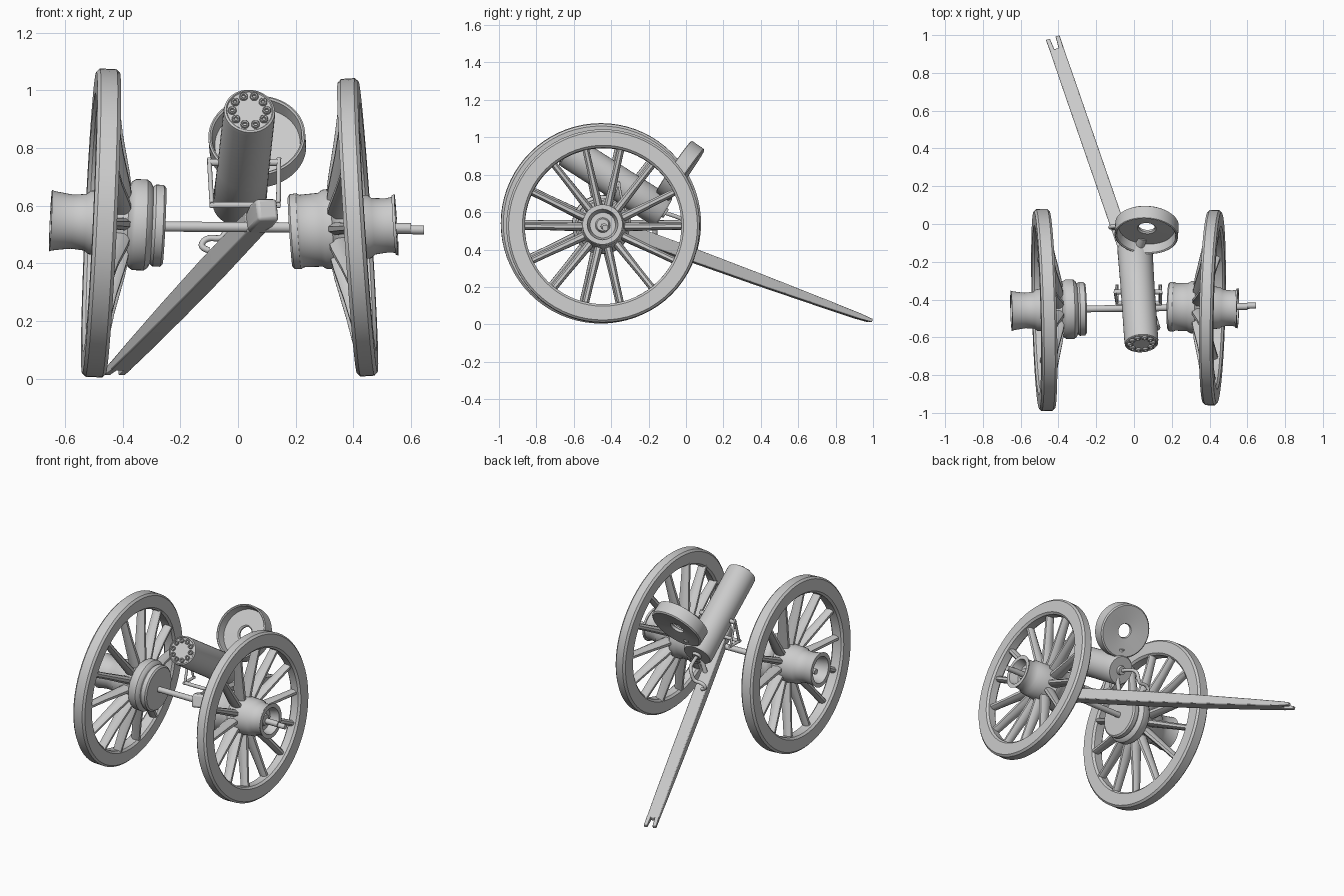
import bpy, bmesh
from math import pi, cos, sin, radians
from mathutils import Vector, Matrix

if "Cube" in bpy.data.objects:
    bpy.data.objects.remove(bpy.data.objects["Cube"])


def finish(name, bm, bevel=0.0):
    bmesh.ops.recalc_face_normals(bm, faces=bm.faces)
    me = bpy.data.meshes.new(name)
    bm.to_mesh(me)
    bm.free()
    ob = bpy.data.objects.new(name, me)
    bpy.context.collection.objects.link(ob)
    if bevel:
        m = ob.modifiers.new("bevel", "BEVEL")
        m.width, m.segments = bevel, 2
    bpy.ops.object.select_all(action='DESELECT')
    ob.select_set(True)
    bpy.context.view_layer.objects.active = ob
    bpy.ops.object.shade_smooth_by_angle(angle=radians(35))
    return ob


def frame(origin, axis, up=(0, 0, 1)):
    """Matrix whose local x runs along axis and local z is close to up."""
    x = Vector(axis).normalized()
    y = Vector(up).cross(x).normalized()
    z = x.cross(y)
    m = Matrix((x, y, z)).transposed().to_4x4()
    m.translation = Vector(origin)
    return m


def revolve(bm, prof, mat, seg=48, closed=False):
    """Turn (distance, radius) points around local x."""
    rings = []
    for d, r in prof:
        if r == 0:
            rings.append([bm.verts.new(mat @ Vector((d, 0, 0)))])
        else:
            rings.append([bm.verts.new(mat @ Vector((d, r * cos(2 * pi * i / seg), r * sin(2 * pi * i / seg))))
                          for i in range(seg)])
    pairs = list(zip(rings, rings[1:])) + ([(rings[-1], rings[0])] if closed else [])
    for a, b in pairs:
        for i in range(seg):
            j = (i + 1) % seg
            loop = [a[i % len(a)], a[j % len(a)], b[j % len(b)], b[i % len(b)]]
            bm.faces.new(list(dict.fromkeys(loop)))


def loft(bm, sections, u, v, n=4, turn=pi / 4):
    """Skin n-sided sections given as (centre, half u, half v)."""
    k = 1 / cos(turn)
    rings = [[bm.verts.new(Vector(c) + u * (hu * k * cos(turn + 2 * pi * i / n))
                           + v * (hv * k * sin(turn + 2 * pi * i / n))) for i in range(n)]
             for c, hu, hv in sections]
    for a, b in zip(rings, rings[1:]):
        for i in range(n):
            j = (i + 1) % n
            bm.faces.new((a[i], a[j], b[j], b[i]))
    bm.faces.new(rings[0])
    bm.faces.new(rings[-1])


def turned(name, prof, mat, seg=48, closed=False):
    bm = bmesh.new()
    revolve(bm, prof, mat, seg, closed)
    return finish(name, bm)


def rod(name, a, b, r, r2=None):
    a, b = Vector(a), Vector(b)
    axis = b - a
    up = (0, 1, 0) if abs(axis.normalized().z) > 0.9 else (0, 0, 1)
    L = axis.length
    return turned(name, [(0, 0), (0, r), (L, r2 or r), (L, 0)], frame(a, axis, up), 14)


def bent_rod(name, pts, r):
    cu = bpy.data.curves.new(name, 'CURVE')
    cu.dimensions = '3D'
    cu.bevel_depth, cu.bevel_resolution, cu.use_fill_caps = r, 3, True
    sp = cu.splines.new('NURBS')
    sp.points.add(len(pts) - 1)
    for p, co in zip(sp.points, pts):
        p.co = (*co, 1)
    sp.use_endpoint_u, sp.order_u, sp.resolution_u = True, 3, 6
    ob = bpy.data.objects.new(name, cu)
    bpy.context.collection.objects.link(ob)
    bpy.ops.object.select_all(action='DESELECT')
    ob.select_set(True)
    bpy.context.view_layer.objects.active = ob
    bpy.ops.object.convert(target='MESH')
    return ob


# Wheels: local x points inwards, each wheel leans slightly
def wheel(side, centre, inward, R, half, hub_inner):
    mat = frame(centre, inward)
    ri, b = R - 0.098, 0.012
    rim = [(-half, ri + b), (-half + b, ri), (half - b, ri), (half, ri + b),
           (half, R - b), (half - b, R), (-half + b, R), (-half, R - b)]
    turned(side + "_wheel_rim", rim, mat, 72, True)
    hub = [(hub_inner[0][0], 0)] + hub_inner + [
        (0.03, 0.115), (-0.04, 0.11), (-0.055, 0.098), (-0.10, 0.094), (-0.125, 0.097),
        (hub_end[side] + 0.01, 0.103), (hub_end[side], 0.107), (hub_end[side], 0.082),
        (-0.08, 0.068), (-0.08, 0.04), (-0.10, 0.032), (-0.10, 0)]
    turned(side + "_wheel_hub", hub, mat)
    bm = bmesh.new()
    ax = mat.to_3x3() @ Vector((1, 0, 0))
    for i in range(14):
        a = 2 * pi * i / 14
        rad = mat.to_3x3() @ Vector((0, cos(a), sin(a)))
        tan = ax.cross(rad)
        at = lambda d, r: mat @ Vector((d, 0, 0)) + rad * r
        loft(bm, [(at(0.068, 0.09), 0.022, 0.038), (at(0.055, 0.18), 0.021, 0.036),
                  (at(0.03, 0.32), 0.018, 0.029), (at(0.01, ri + 0.02), 0.018, 0.026)],
             tan, ax, 8, pi / 8)
    finish(side + "_wheel_spokes", bm)


hub_end = {"left": -0.175, "right": -0.135}
wheel("left", (-0.475, -0.455, 0.54), (1, 0.028, -0.047), 0.535, 0.041,
      [(0.22, 0.132), (0.212, 0.142), (0.185, 0.142), (0.175, 0.134), (0.168, 0.148),
       (0.155, 0.158), (0.115, 0.158), (0.10, 0.148), (0.09, 0.125)])
wheel("right", (0.415, -0.443, 0.525), (-1, 0.024, -0.066), 0.517, 0.036,
      [(0.235, 0.12), (0.228, 0.13), (0.205, 0.132), (0.195, 0.126), (0.13, 0.128),
       (0.115, 0.138), (0.085, 0.14), (0.07, 0.125)])

# Axle
rod("axle", (-0.62, -0.455, 0.53), (0.6, -0.437, 0.522), 0.018)
rod("axle_end", (0.5, -0.435, 0.518), (0.645, -0.432, 0.516), 0.016)

# Gun body with a ring of small barrels in the muzzle
muzzle, breech = Vector((0.04, -0.635, 0.93)), Vector((0.004, -0.12, 0.60))
axis = (breech - muzzle).normalized()
L = (breech - muzzle).length
gun = frame(muzzle, axis)
turned("gun_body", [(0.004, 0), (0.004, 0.078), (0, 0.081), (0.004, 0.088), (0.02, 0.09),
                    (L * 0.6, 0.09), (L - 0.012, 0.093), (L, 0.085), (L, 0.03),
                    (L + 0.015, 0.026), (L + 0.015, 0)], gun)
bm = bmesh.new()
for i in range(10):
    a = 2 * pi * i / 10
    m = gun @ Matrix.Translation((0, 0.06 * cos(a), 0.06 * sin(a)))
    revolve(bm, [(0.01, 0.015), (-0.005, 0.014), (-0.008, 0.011), (-0.006, 0.007), (0.003, 0.006), (0.003, 0)], m, 14)
finish("muzzle_barrels", bm)

# Drum magazine, open towards the front with a central hole
drum = frame((0.067, -0.03, 0.82), (0.05, 0.82, -0.57))
turned("drum_magazine", [(-0.04, 0.168), (0.035, 0.168), (0.042, 0.16), (0.036, 0.10), (0.03, 0.045),
                         (0.015, 0.042), (0.008, 0.05), (0.01, 0.148), (-0.038, 0.156), (-0.043, 0.162)],
       drum, 64, True)
rod("drum_mount", (0.02, -0.15, 0.66), (0.045, -0.07, 0.72), 0.025)

# Yoke that carries the gun above the axle
for side, x, xt in (("left", -0.09, -0.1), ("right", 0.14, 0.142)):
    rod(side + "_yoke_post", (x, -0.42, 0.595), (xt, -0.36, 0.765), 0.008)
    rod(side + "_yoke_brace", (x, -0.33, 0.60), (xt, -0.36, 0.755), 0.007)
    rod(side + "_yoke_foot", (x, -0.43, 0.602), (x, -0.32, 0.602), 0.009)
rod("trunnion", (-0.105, -0.36, 0.75), (0.148, -0.36, 0.75), 0.013)
rod("yoke_crossbar", (-0.095, -0.42, 0.602), (0.145, -0.42, 0.602), 0.011)
rod("yoke_pivot", (0.07, -0.44, 0.52), (0.07, -0.42, 0.60), 0.022)

# Crank at the breech
bent_rod("crank", [(0.0, -0.11, 0.595), (-0.01, -0.03, 0.57), (-0.03, -0.005, 0.55), (-0.045, -0.01, 0.5),
                   (-0.06, -0.015, 0.485), (-0.11, -0.01, 0.49), (-0.135, -0.02, 0.455), (-0.10, -0.02, 0.445)], 0.011)
rod("elevation_screw", (-0.03, -0.17, 0.45), (0.0, -0.16, 0.56), 0.014)

# Trail beam with forked tip and a lug at the axle end
tip, step = Vector((-0.43, 0.985, 0.02)), Vector((0.34, -0.985, 0.362))
at = lambda t: tip + step * t
d = step.normalized()
u = d.cross(Vector((0, 0, 1))).normalized()
v = u.cross(d)
bm = bmesh.new()
loft(bm, [(at(0.06), 0.037, 0.015), (at(0.25), 0.038, 0.021), (at(0.6), 0.038, 0.03),
          (at(1.0), 0.038, 0.036), (at(1.45), 0.036, 0.036)], u, v)
finish("trail_beam", bm, 0.006)
bm = bmesh.new()
for s in (-1, 1):
    loft(bm, [(at(0.0) + u * s * 0.027, 0.011, 0.009), (at(0.07) + u * s * 0.024, 0.013, 0.015)], u, v)
finish("trail_fork", bm, 0.003)
bm = bmesh.new()
loft(bm, [(at(1.42), 0.03, 0.034), (at(1.5), 0.04, 0.042), (at(1.57), 0.038, 0.04)], u, v)
finish("trail_lug", bm, 0.012)
